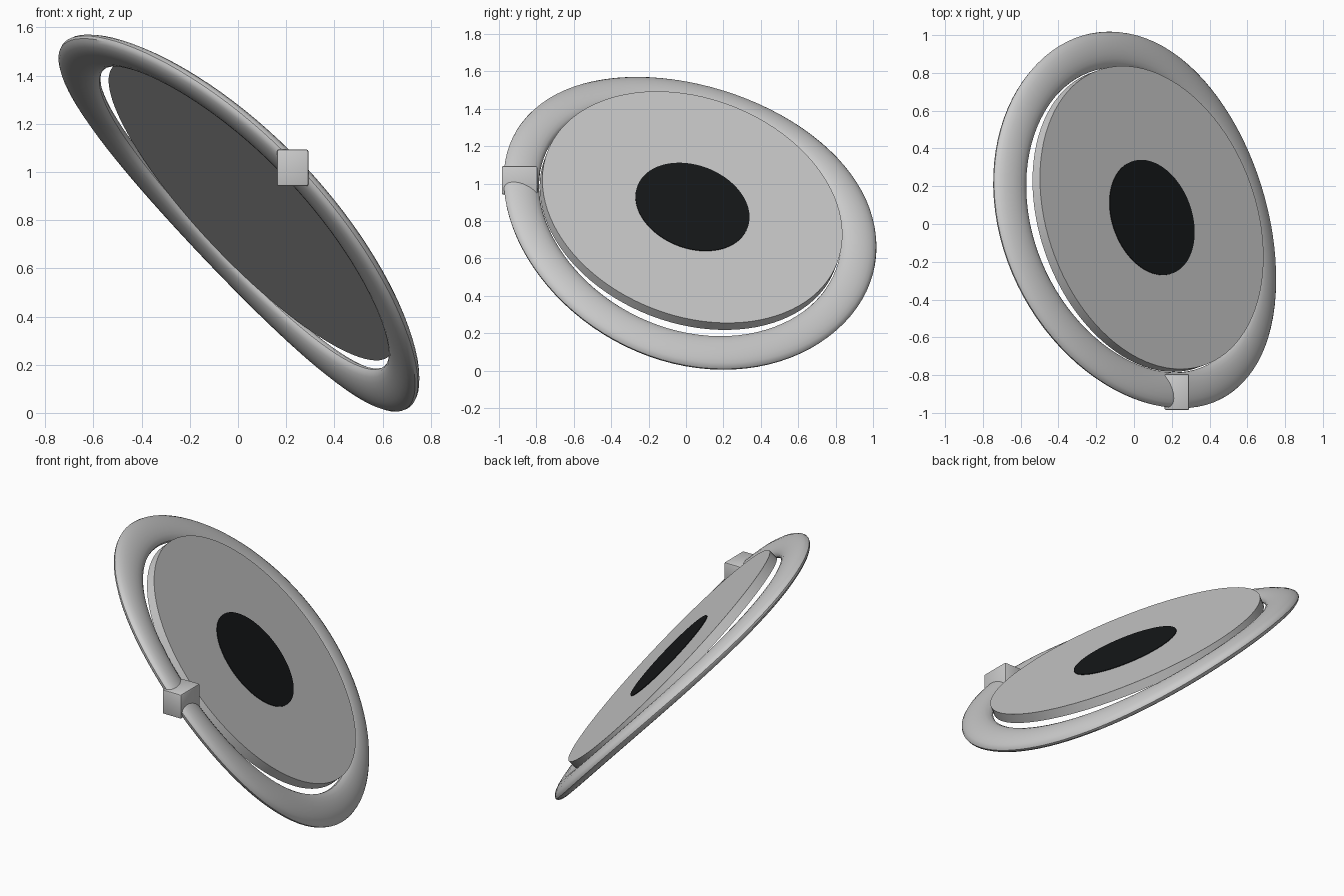
import bpy, bmesh, math
from mathutils import Vector, Matrix

if "Cube" in bpy.data.objects:
    bpy.data.objects.remove(bpy.data.objects["Cube"])

# Tilted frame shared by ring and disc: normal, long (sideways) and steep axes
N = Vector((0.70, 0.255, 0.665)).normalized()
Y = Vector((0, 1, 0))
E2 = (Y - N * Y.dot(N)).normalized()
E1 = E2.cross(N)
C = Vector((0, 0, 0.785))
FRAME = Matrix((E1, E2, N)).transposed().to_4x4()
FRAME.translation = C


def add_object(name, bm, matrix):
    bmesh.ops.recalc_face_normals(bm, faces=bm.faces)
    bm.transform(matrix)
    me = bpy.data.meshes.new(name)
    bm.to_mesh(me)
    bm.free()
    ob = bpy.data.objects.new(name, me)
    bpy.context.collection.objects.link(ob)
    bpy.ops.object.select_all(action='DESELECT')
    ob.select_set(True)
    bpy.context.view_layer.objects.active = ob
    bpy.ops.object.shade_smooth_by_angle(angle=math.radians(35))
    return ob


def cylinder(name, radius, low, high):
    bm = bmesh.new()
    bmesh.ops.create_cone(bm, cap_ends=True, segments=96, radius1=radius,
                          radius2=radius, depth=high - low)
    return add_object(name, bm, FRAME @ Matrix.Translation((0, 0, (low + high) / 2)))


# Flattened ring, gently saddle-shaped so its two steep ends dip away from the disc
def ring(name, mid=0.945, half_w=0.098, half_t=0.04, seg=96, sides=20):
    bm = bmesh.new()
    rows = []
    for i in range(seg):
        t = 2 * math.pi * i / seg
        end = (1 + math.cos(2 * t)) / 2
        lift = 0.085 - 0.067 * end
        row = []
        for j in range(sides):
            p = 2 * math.pi * j / sides
            w = half_w * math.cos(p)
            h = lift + half_t * math.sin(p) - 0.2 * w * end
            r = mid + w - 0.012 * (1 - end)
            row.append(bm.verts.new((r * math.cos(t), r * math.sin(t), h)))
        rows.append(row)
    for i in range(seg):
        a, b = rows[i], rows[(i + 1) % seg]
        for j in range(sides):
            k = (j + 1) % sides
            bm.faces.new((a[j], b[j], b[k], a[k]))
    return add_object(name, bm, FRAME)


ring("outer_ring")

# Disc with a dark round centre on its upper face
cylinder("disc", 0.83, 0.078, 0.134)
centre = cylinder("dark_centre", 0.315, 0.125, 0.138)
black = bpy.data.materials.new("black")
black.diffuse_color = (0.008, 0.009, 0.01, 1)
black.use_nodes = True
black.node_tree.nodes["Principled BSDF"].inputs["Base Color"].default_value = black.diffuse_color
centre.data.materials.append(black)

# Small upright block clamped on the ring
bm = bmesh.new()
bmesh.ops.create_cube(bm, size=1)
bm.transform(Matrix.Diagonal((0.13, 0.19, 0.152, 1)))
bmesh.ops.bevel(bm, geom=bm.edges[:], offset=0.008, segments=2, profile=0.5,
                affect='EDGES')
add_object("block", bm, Matrix.Translation((0.227, -0.89, 1.017)))
